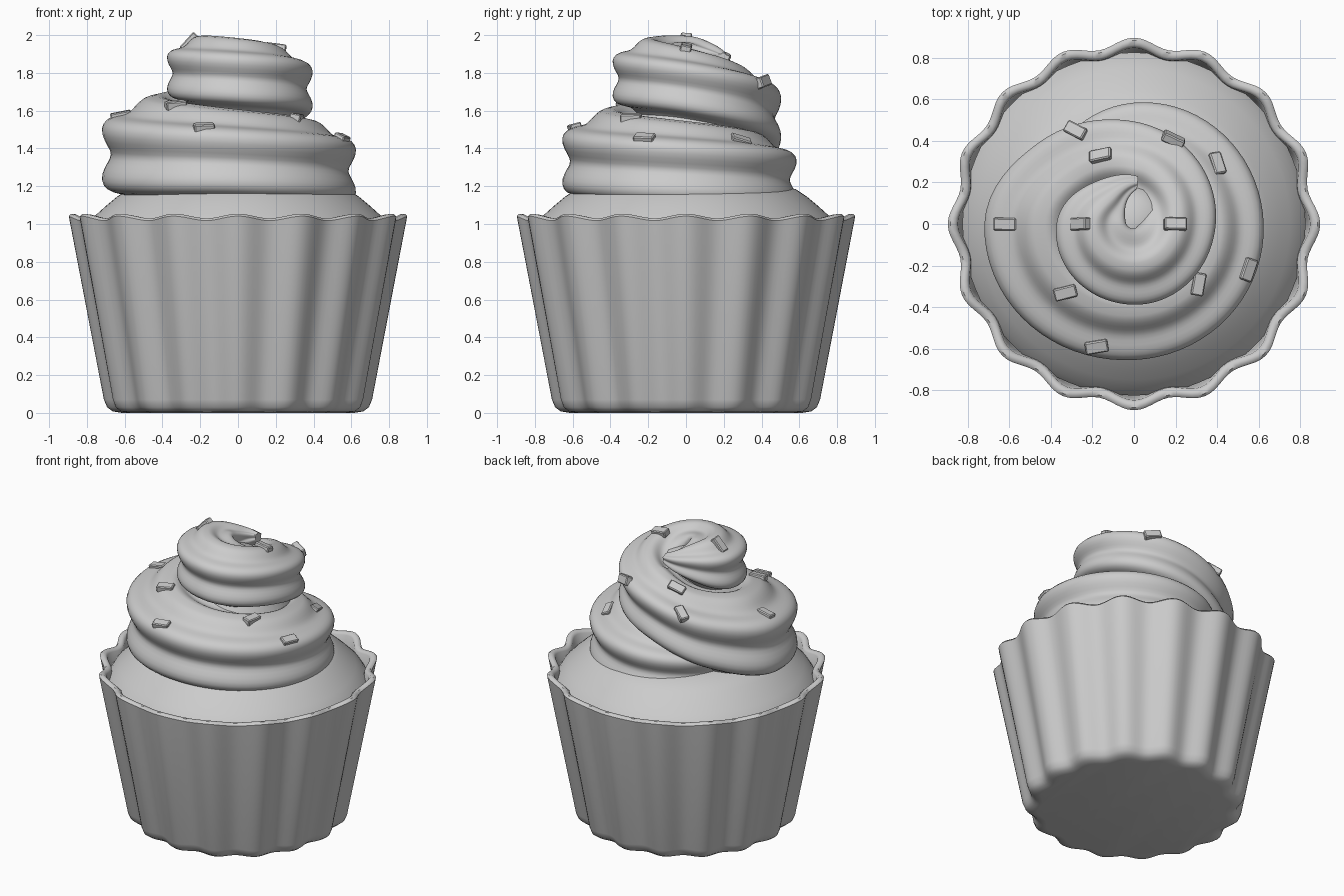
import bpy, bmesh, math
from mathutils import Vector, Matrix
from mathutils.bvhtree import BVHTree

cube = bpy.data.objects.get("Cube")
if cube:
    bpy.data.objects.remove(cube, do_unlink=True)

grey = bpy.data.materials.new("plain grey")
grey.use_nodes = True
colour = (0.6, 0.6, 0.6, 1)
grey.diffuse_color = colour
grey.node_tree.nodes["Principled BSDF"].inputs["Base Color"].default_value = colour


def finish(name, bm, angle=50):
    bmesh.ops.recalc_face_normals(bm, faces=bm.faces)
    mesh = bpy.data.meshes.new(name)
    bm.to_mesh(mesh)
    bm.free()
    obj = bpy.data.objects.new(name, mesh)
    bpy.context.collection.objects.link(obj)
    mesh.materials.append(grey)
    bpy.ops.object.select_all(action='DESELECT')
    obj.select_set(True)
    bpy.context.view_layer.objects.active = obj
    bpy.ops.object.shade_smooth_by_angle(angle=math.radians(angle))
    return obj


def loft(rings):
    """Skin closed rings of points and cap both ends."""
    bm = bmesh.new()
    loops = [[bm.verts.new(p) for p in ring] for ring in rings]
    n = len(loops[0])
    for a, b in zip(loops, loops[1:]):
        for i in range(n):
            j = (i + 1) % n
            bm.faces.new((a[i], a[j], b[j], b[i]))
    bm.faces.new(loops[0])
    bm.faces.new(loops[-1])
    return bm


def polar(r, a, z):
    return Vector((r * math.cos(a), r * math.sin(a), z))


def turned(profile, flutes=0, n=192):
    """Profile rows: radius, height, flute depth, rim wave."""
    rings = []
    for r, z, depth, wave in profile:
        ring = []
        for i in range(n):
            a = math.tau * i / n
            c = math.cos(flutes * a)
            ring.append(polar(r + depth * c, a, z + wave * c))
        rings.append(ring)
    return loft(rings)


# Fluted paper wrapper with a rounded foot and a thick wavy rim
finish("wrapper", turned([
    (0.60, 0, 0.015, 0), (0.645, 0.008, 0.018, 0), (0.673, 0.03, 0.02, 0),
    (0.688, 0.07, 0.022, 0), (0.874, 1.03, 0.022, 0.012),
    (0.862, 1.042, 0.022, 0.012), (0.84, 1.04, 0.022, 0.012), (0.826, 1.025, 0.022, 0.01),
    (0.815, 0.93, 0.02, 0), (0.65, 0.08, 0.015, 0)], flutes=16))

# Cake dome
finish("cake", turned([
    (0.74, 0.75, 0, 0), (0.825, 0.96, 0, 0), (0.80, 1.0, 0, 0), (0.75, 1.05, 0, 0),
    (0.70, 1.095, 0, 0), (0.64, 1.145, 0, 0), (0.58, 1.185, 0, 0), (0.45, 1.215, 0, 0),
    (0.25, 1.23, 0, 0), (0.02, 1.235, 0, 0)], n=96))

# Frosting core that closes the middle of the swirl
finish("frosting_core", turned([
    (0.40, 1.15, 0, 0), (0.40, 1.45, 0, 0), (0.22, 1.62, 0, 0),
    (0.17, 1.81, 0, 0), (0.11, 1.86, 0, 0), (0.02, 1.88, 0, 0)], n=48))

# Piped frosting: spiral keys are angle, path radius, height, section size
keys = [(85, .20, 1.87, .03), (130, .17, 1.84, .10), (180, .205, 1.80, .165),
        (270, .205, 1.77, .18), (360, .21, 1.72, .18), (450, .29, 1.59, .20),
        (500, .37, 1.45, .23), (540, .455, 1.37, .26), (630, .42, 1.33, .23),
        (720, .40, 1.28, .22), (810, .38, 1.23, .20), (870, .33, 1.20, .16)]


def slope(i, k):
    lo, hi = keys[max(i - 1, 0)], keys[min(i + 1, len(keys) - 1)]
    return (hi[k] - lo[k]) / (hi[0] - lo[0])


def sample(angle):
    i = max(j for j in range(len(keys) - 1) if keys[j][0] <= angle)
    a, b = keys[i], keys[i + 1]
    h = b[0] - a[0]
    t = (angle - a[0]) / h
    return [(1 + 2 * t) * (1 - t) ** 2 * a[k] + t * (1 - t) ** 2 * h * slope(i, k)
            + t * t * (3 - 2 * t) * b[k] + t * t * (t - 1) * h * slope(i + 1, k)
            for k in (1, 2, 3)]


# Lobes are deepest on the outside, and the inner side climbs towards the coil above
rings = []
for angle in range(keys[0][0], keys[-1][0] + 1, 5):
    r, z, size = sample(angle)
    climb = 0.3 if angle < 450 else 0.45
    ring = []
    for i in range(72):
        phi = math.tau * i / 72
        side = math.cos(phi)
        lobe = size * (1 - (0.07 + 0.09 * side * side) * math.cos(6 * phi))
        ring.append(polar(r + lobe * side, math.radians(angle),
                          z + lobe * (1.1 * math.sin(phi) + climb * max(0, -side))))
    rings.append(ring)
swirl = finish("frosting_swirl", loft(rings))

# Sprinkles dropped onto the frosting: x, y, heading
tree = BVHTree.FromPolygons([v.co for v in swirl.data.vertices],
                            [p.vertices[:] for p in swirl.data.polygons])
spots = [(-.62, 0, 0), (-.26, 0, 0), (.20, 0, 0), (-.16, .33, 0), (.40, .29, 100),
         (-.28, .45, -30), (.19, .41, 0), (.31, -.29, 80), (.55, -.22, 70),
         (-.33, -.33, 15), (-.18, -.59, 10)]
for n, (x, y, heading) in enumerate(spots, 1):
    hit, normal, _, _ = tree.ray_cast(Vector((x, y, 3)), Vector((0, 0, -1)))
    if hit is None:
        continue
    if normal.z < 0:
        normal = -normal
    along = polar(1, math.radians(heading), 0)
    along = (along - normal * along.dot(normal)).normalized()
    turn = Matrix((along, normal.cross(along), normal)).transposed().to_4x4()
    bm = bmesh.new()
    bmesh.ops.create_cube(bm, size=1, matrix=Matrix.Translation(hit - normal * 0.004) @ turn
                          @ Matrix.Diagonal((0.11, 0.06, 0.045, 1)))
    bmesh.ops.bevel(bm, geom=bm.edges[:], offset=0.006, segments=1, affect='EDGES')
    finish(f"sprinkle_{n}", bm, 30)
